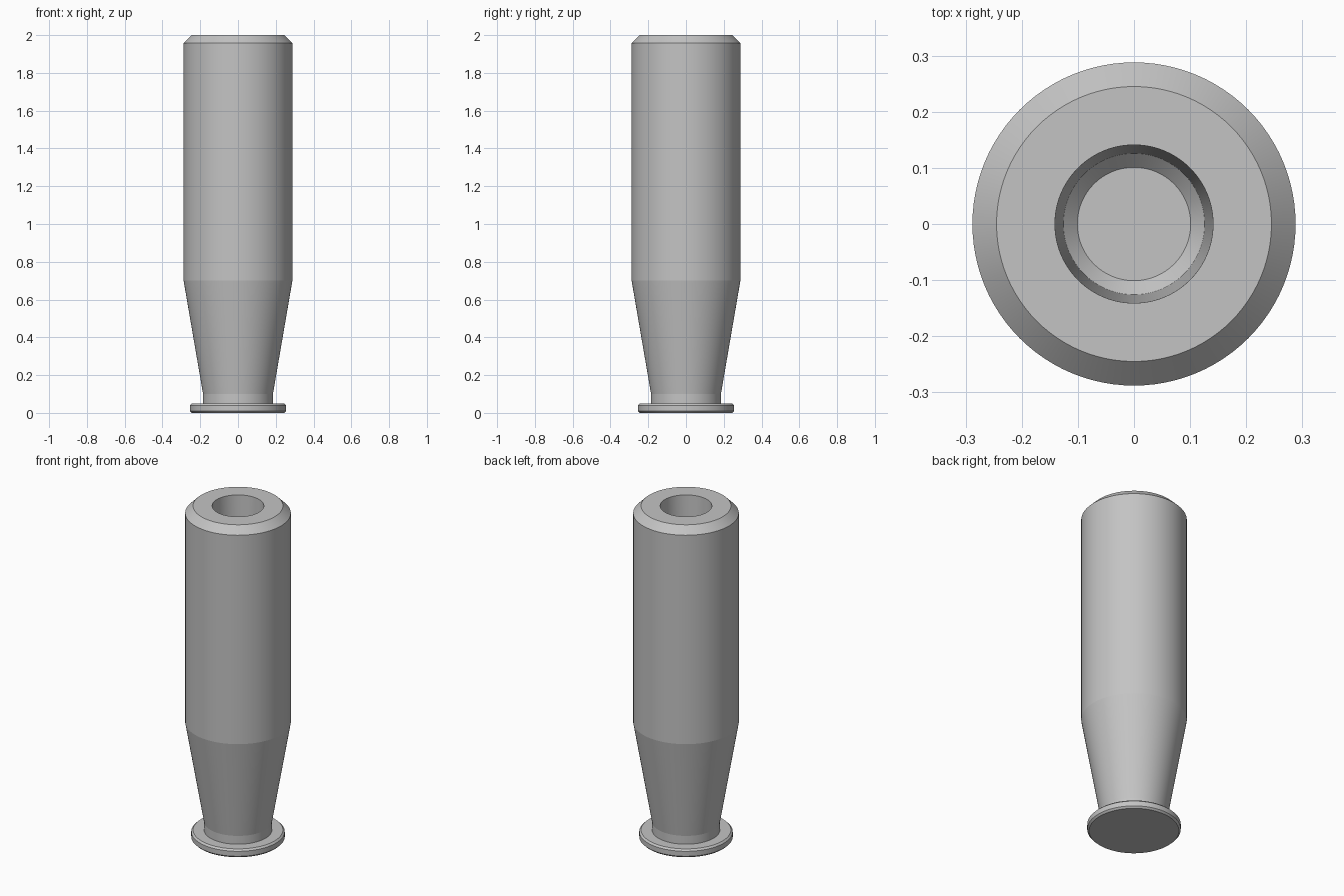
import bpy, bmesh, math

cube = bpy.data.objects.get("Cube")
if cube:
    bpy.data.objects.remove(cube, do_unlink=True)

SEGMENTS = 96

grey = bpy.data.materials.new("plain grey")
grey.use_nodes = True
colour = (0.55, 0.55, 0.55, 1)
grey.diffuse_color = colour
grey.node_tree.nodes["Principled BSDF"].inputs["Base Color"].default_value = colour


def lathe(name, profile):
    """Spin a (radius, height) profile around z; radius 0 closes the ends."""
    bm = bmesh.new()
    verts = [bm.verts.new((r, 0, z)) for r, z in profile]
    edges = [bm.edges.new(pair) for pair in zip(verts, verts[1:])]
    bmesh.ops.spin(bm, geom=verts + edges, cent=(0, 0, 0), axis=(0, 0, 1),
                   angle=math.tau, steps=SEGMENTS, use_merge=True)
    bmesh.ops.remove_doubles(bm, verts=bm.verts, dist=0.0001)
    bmesh.ops.recalc_face_normals(bm, faces=bm.faces)
    mesh = bpy.data.meshes.new(name)
    bm.to_mesh(mesh)
    bm.free()
    mesh.materials.append(grey)
    obj = bpy.data.objects.new(name, mesh)
    bpy.context.collection.objects.link(obj)
    bpy.context.view_layer.objects.active = obj
    obj.select_set(True)
    bpy.ops.object.shade_smooth_by_angle(angle=math.radians(8))
    obj.select_set(False)
    return obj


# Rimmed base, tapered neck, straight barrel, chamfered mouth, blind bore
lathe("casing", [
    (0, 0), (0.245, 0), (0.255, 0.01), (0.255, 0.04), (0.245, 0.05),
    (0.185, 0.05), (0.185, 0.1),
    (0.288, 0.7), (0.288, 1.957), (0.245, 2),
    (0.141, 2), (0.126, 1.5), (0.101, 1.475), (0, 1.475),
])
